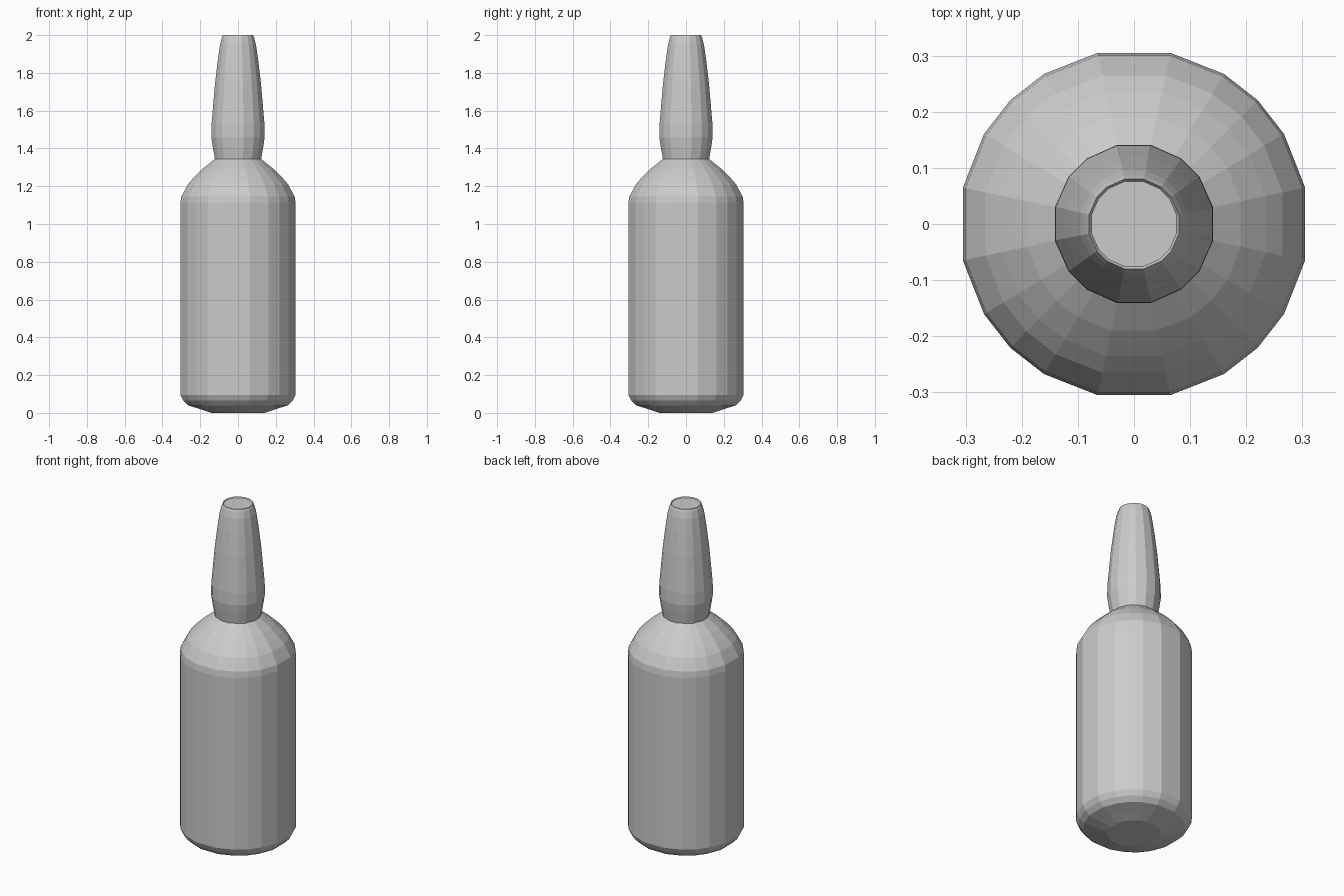
import bpy, bmesh, math

if "Cube" in bpy.data.objects:
    bpy.data.objects.remove(bpy.data.objects["Cube"], do_unlink=True)

grey = bpy.data.materials.new("plain_grey")
grey.use_nodes = True
grey.diffuse_color = (0.6, 0.6, 0.6, 1)
grey.node_tree.nodes["Principled BSDF"].inputs["Base Color"].default_value = (0.6, 0.6, 0.6, 1)


def lathe(name, quadrant, profile):
    """Faceted solid of revolution; quadrant lists the corner angles of one quarter."""
    angles = [math.radians(a + 90 * q) for q in range(4) for a in quadrant]
    # Profile radii are measured to the flat sides
    scale = 1 / math.cos(math.radians(quadrant[0]))
    bm = bmesh.new()
    rings = [[bm.verts.new((r * scale * math.cos(a), r * scale * math.sin(a), z))
              for a in angles] for r, z in profile]
    n = len(angles)
    for low, high in zip(rings, rings[1:]):
        for i in range(n):
            j = (i + 1) % n
            bm.faces.new((low[i], low[j], high[j], high[i]))
    bm.faces.new(rings[0][::-1])
    bm.faces.new(rings[-1])
    bmesh.ops.recalc_face_normals(bm, faces=bm.faces)
    mesh = bpy.data.meshes.new(name)
    bm.to_mesh(mesh)
    bm.free()
    mesh.materials.append(grey)
    obj = bpy.data.objects.new(name, mesh)
    bpy.context.collection.objects.link(obj)
    return obj


# Body with chamfered base and rounded shoulder
lathe("bottle_body", (12, 31, 45, 59, 78), [
    (0.14, 0), (0.2, 0.02), (0.265, 0.04), (0.29, 0.065), (0.305, 0.095),
    (0.305, 1.11), (0.3, 1.145), (0.265, 1.21), (0.235, 1.245),
    (0.19, 1.29), (0.115, 1.35)])

# Tapered neck with a shallow dished top
lathe("bottle_neck", (12, 36, 54, 78), [
    (0.122, 1.34), (0.134, 1.41), (0.141, 1.46), (0.14, 1.53),
    (0.122, 1.74), (0.108, 1.86), (0.095, 1.95), (0.086, 1.985),
    (0.08, 2.0), (0.076, 1.994)])
